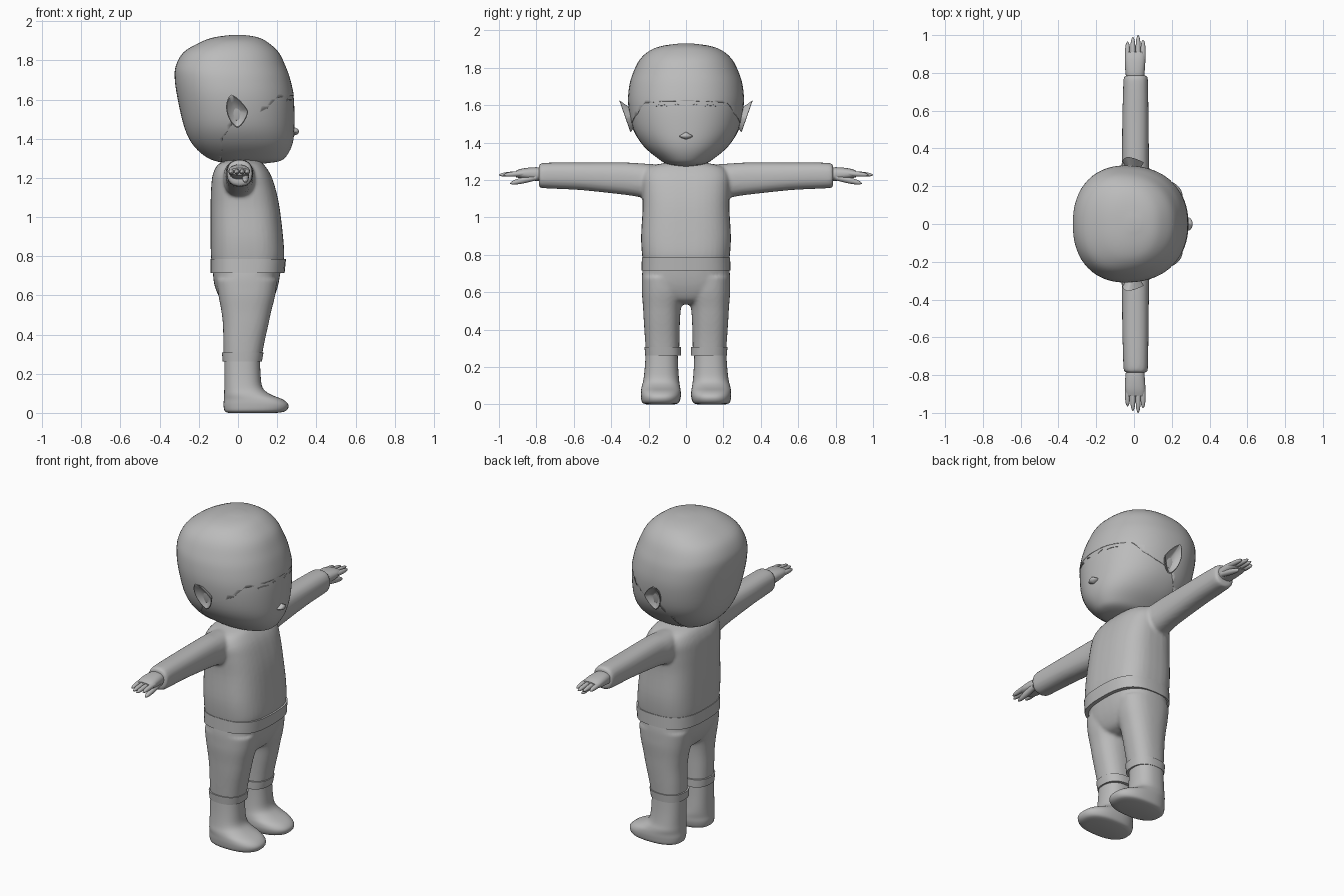
import bpy, bmesh, math
from mathutils import Vector
from mathutils.bvhtree import BVHTree

if "Cube" in bpy.data.objects:
    bpy.data.objects.remove(bpy.data.objects["Cube"])

GREY = (0.5, 0.5, 0.5, 1)
clay = bpy.data.materials.new("plain_grey")
clay.use_nodes = True
clay.diffuse_color = GREY
clay.node_tree.nodes["Principled BSDF"].inputs["Base Color"].default_value = GREY


def spline(rings, steps):
    """Smooth in-between rings."""
    out = []
    for i in range(len(rings) - 1):
        p = [rings[max(0, min(len(rings) - 1, i + k))] for k in (-1, 0, 1, 2)]
        for s in range(steps):
            t = s / steps
            out.append([b + t / 2 * (c - a + t * (2*a - 5*b + 4*c - d + t * (3*(b - c) + d - a)))
                        for a, b, c, d in zip(*p)])
    return out + [list(rings[-1])]


def skin(bm, loops):
    """Bridge loops of points and cap both ends."""
    rows = [[bm.verts.new(p) for p in loop] for loop in loops]
    n = len(rows[0])
    for low, high in zip(rows, rows[1:]):
        for i in range(n):
            j = (i + 1) % n
            bm.faces.new((low[i], low[j], high[j], high[i]))
    bm.faces.new(rows[0][::-1])
    bm.faces.new(rows[-1])


def loft(bm, rings, axis="z", power=2.4, taper=0.0, steps=4, sides=40):
    """Rounded sections: position, x from, x to, then the other axis from, to."""
    loops = []
    for t, a0, a1, b0, b1 in spline(rings, steps):
        loop = []
        for i in range(sides):
            w = 2 * math.pi * i / sides
            c, s = [math.copysign(abs(v) ** (2 / power), v) for v in (math.cos(w), math.sin(w))]
            a = (a0 + a1 + c * (a1 - a0)) / 2
            b = (b0 + b1 + s * (b1 - b0) * (1 - taper * c)) / 2
            loop.append((a, b, t) if axis == "z" else (a, t, b))
        loops.append(loop)
    skin(bm, loops)


def centred(rings):
    return [(z, x0, x1, -w, w) for z, x0, x1, w in rings]


def make(name, bm, mirror=False, fuse=0):
    bmesh.ops.recalc_face_normals(bm, faces=bm.faces)
    mesh = bpy.data.meshes.new(name)
    bm.to_mesh(mesh)
    bm.free()
    mesh.materials.append(clay)
    ob = bpy.data.objects.new(name, mesh)
    bpy.context.collection.objects.link(ob)
    bpy.ops.object.select_all(action="DESELECT")
    ob.select_set(True)
    bpy.context.view_layer.objects.active = ob
    bpy.ops.object.shade_smooth_by_angle(angle=math.radians(45))
    if mirror:
        m = ob.modifiers.new("mirror", "MIRROR")
        m.use_axis = (False, True, False)
        m.use_mirror_merge = False
    if fuse:
        m = ob.modifiers.new("fuse", "REMESH")
        m.mode, m.voxel_size, m.use_smooth_shade = "VOXEL", 0.01, True
        m = ob.modifiers.new("soften", "SMOOTH")
        m.factor, m.iterations = 0.5, fuse
    return ob


# Head
HEAD = centred([
    (1.272, 0, .12, .03), (1.285, -.1, .21, .1), (1.315, -.17, .25, .15),
    (1.38, -.235, .28, .225), (1.47, -.275, .288, .28), (1.6, -.305, .285, .305),
    (1.7, -.32, .265, .3), (1.77, -.315, .24, .28), (1.84, -.275, .205, .245),
    (1.89, -.19, .15, .19), (1.915, -.12, .1, .12), (1.927, -.03, .03, .03)])
bm = bmesh.new()
loft(bm, HEAD, power=2.25, taper=.06, sides=64)
bm.normal_update()
face = BVHTree.FromBMesh(bm)
make("head", bm)

# Scalp: slightly larger shell, cut away in front of the hairline
bm = bmesh.new()
loft(bm, HEAD, power=2.25, taper=.06, sides=64)
for v in bm.verts:
    v.co = Vector((-.015, 0, 1.6)) + (v.co - Vector((-.015, 0, 1.6))) * 1.009
scalp = make("scalp", bm)
HAIRLINE = [(.5, 1.64), (.27, 1.62), (.2, 1.61), (.15, 1.555), (.08, 1.52),
            (-.02, 1.49), (-.08, 1.4), (-.09, 1.2), (.5, 1.2)]
bm = bmesh.new()
skin(bm, [[(x, y, z) for x, z in HAIRLINE] for y in (-.5, .5)])
cutter = make("hairline_cutter", bm)
cutter.hide_render = True
cutter.hide_set(True)
cutter.display_type = "WIRE"
cut = scalp.modifiers.new("hairline", "BOOLEAN")
cut.operation, cut.object, cut.solver = "DIFFERENCE", cutter, "EXACT"

# Ears: pointed bowls with a hollow middle
bm = bmesh.new()
loops = []
for size, out in ((.35, -.06), (.6, -.035), (1, 0), (.93, .002), (.6, -.018), (.2, -.028)):
    loop = []
    for i in range(24):
        w = 2 * math.pi * i / 24
        c, s = [math.copysign(abs(v) ** 1.35, v) for v in (math.cos(w), math.sin(w))]
        z = .085 * s * size
        loop.append((-.003 + .055 * c * size - .35 * max(z, 0), .325 + .35 * z + out, 1.54 + z))
    loops.append(loop)
skin(bm, loops)
make("ears", bm, mirror=True)

# Mouth: small pointed lips
bm = bmesh.new()
bmesh.ops.create_uvsphere(bm, u_segments=20, v_segments=12, radius=1)
for v in bm.verts:
    x, y, z = v.co
    v.co = (.285 + .026 * x, .034 * y * (1 - .35 * z), 1.437 + .02 * z * (1 - .5 * abs(y)))
make("mouth", bm)


# Closed eyelids and brows laid on the face
def face_line(name, points):
    bm = bmesh.new()
    loops = []
    for y, z in spline(points, 4):
        hit = face.ray_cast(Vector((1, y, z)), Vector((-1, 0, 0)))[0]
        loops.append([hit + Vector((a, 0, b)) for a, b in
                      ((-.004, -.004), (.003, -.003), (.003, .003), (-.004, .004))])
    skin(bm, loops)
    make(name, bm, mirror=True)


face_line("eyelids", [(.1, 1.597), (.13, 1.6), (.16, 1.597)])
face_line("eye_corners", [(.035, 1.597), (.05, 1.604), (.065, 1.606)])

# Neck
bm = bmesh.new()
loft(bm, centred([(1.2, -.06, .1, .09), (1.34, -.06, .1, .09)]))
make("neck", bm)

# Shirt: torso and sleeves fused together
bm = bmesh.new()
loft(bm, centred([
    (.74, -.13, .225, .225), (.8, -.138, .236, .235), (.9, -.14, .23, .24),
    (1.05, -.14, .212, .232), (1.15, -.137, .19, .235), (1.22, -.128, .165, .235),
    (1.27, -.1, .13, .2), (1.293, -.05, .1, .1)]), power=2.8)
loft(bm, [(.08, -.07, .08, 1.1, 1.28), (.22, -.075, .085, 1.105, 1.287),
          (.32, -.065, .08, 1.12, 1.293), (.55, -.062, .077, 1.145, 1.293),
          (.7, -.058, .075, 1.153, 1.293), (.77, -.055, .073, 1.157, 1.29),
          (.787, -.045, .065, 1.165, 1.28)], axis="y")
make("shirt", bm, mirror=True, fuse=3)

# Shirt hem
bm = bmesh.new()
loft(bm, centred([(.715, -.14, .238, .238), (.785, -.14, .245, .236)]), power=2.8)
make("shirt_hem", bm)

# Hands: palm, four fingers and a thumb
bm = bmesh.new()
loft(bm, [(.74, -.035, .05, 1.19, 1.26), (.8, -.045, .056, 1.195, 1.268),
          (.87, -.048, .06, 1.205, 1.262), (.91, -.04, .055, 1.215, 1.25)], axis="y")


def finger(x, z, start, tip, drop, r):
    rings = []
    for t, k in ((0, 1), (.5, 1), (.85, .7), (1, .15)):
        zc, rr = z - drop * t, r * k
        rings.append((start + (tip - start) * t, x - rr, x + rr, zc - rr, zc + rr))
    loft(bm, rings, axis="y", power=2, sides=16)


for x, tip in ((-.034, .965), (-.006, .99), (.022, 1), (.048, .975)):
    finger(x, 1.235, .87, tip, .008, .0135)
finger(.038, 1.215, .8, .94, .033, .017)
make("hands", bm, mirror=True)

# Trousers: hips and legs fused together
bm = bmesh.new()
loft(bm, centred([(.74, -.13, .22, .23), (.66, -.122, .207, .236), (.6, -.1, .188, .215),
                  (.555, -.07, .16, .13), (.535, -.03, .11, .04)]), power=2.6)
loft(bm, [(.68, -.11, .2, .01, .236), (.6, -.1, .19, .008, .236), (.52, -.085, .17, .026, .23),
          (.45, -.077, .155, .032, .226), (.36, -.075, .135, .035, .22),
          (.28, -.073, .12, .036, .214)])
make("trousers", bm, mirror=True, fuse=4)

# Trouser cuffs
bm = bmesh.new()
loft(bm, [(.262, -.078, .122, .026, .218), (.308, -.082, .13, .026, .222)])
make("trouser_cuffs", bm, mirror=True)

# Boots
bm = bmesh.new()
loft(bm, [(0, -.05, .2, .06, .21), (.01, -.068, .245, .038, .234), (.04, -.074, .258, .028, .241),
          (.068, -.072, .23, .028, .241), (.095, -.071, .165, .032, .237),
          (.13, -.07, .125, .037, .228), (.2, -.07, .115, .042, .22),
          (.29, -.07, .112, .045, .215)])
make("boots", bm, mirror=True)
